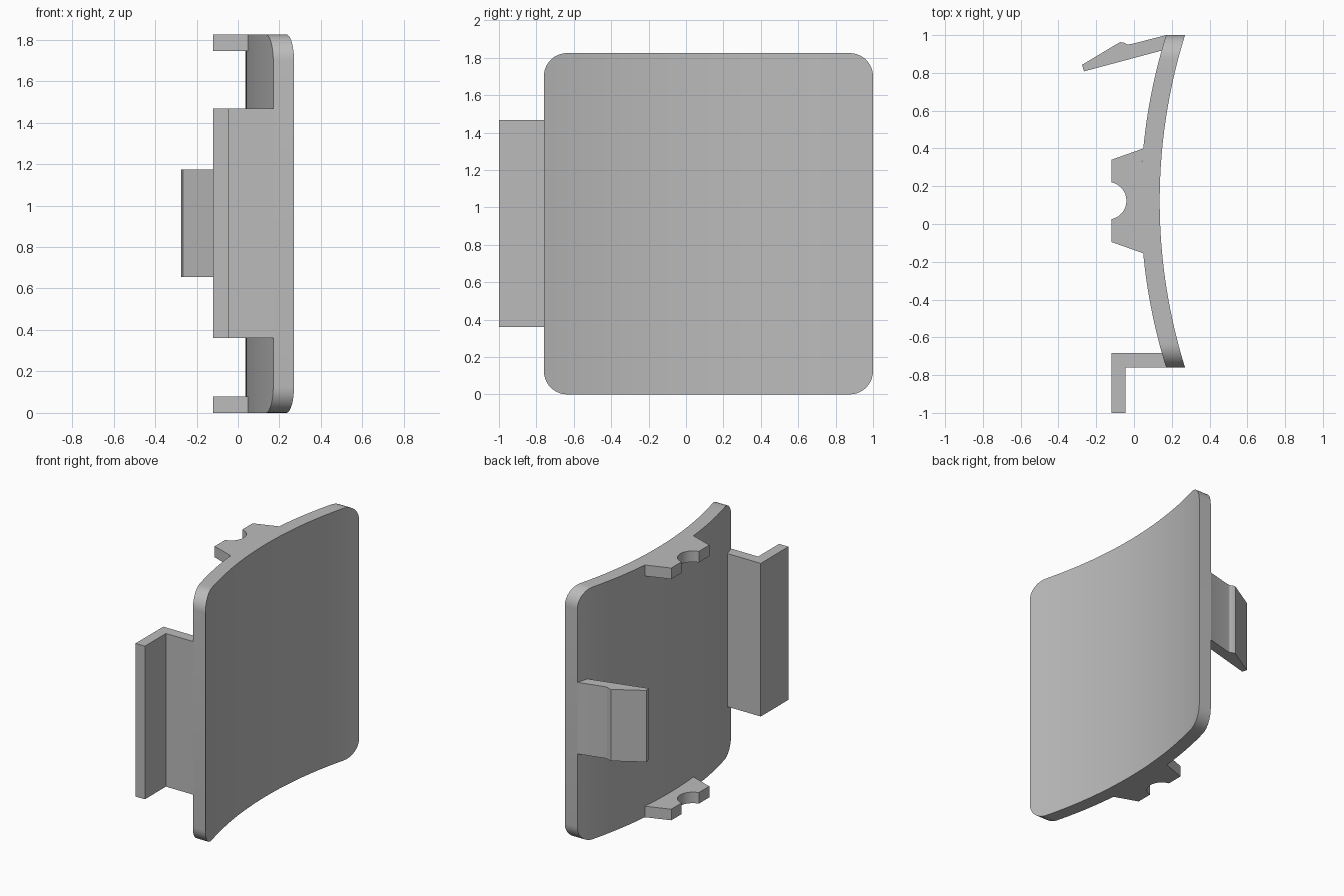
import bpy, bmesh, math

cube = bpy.data.objects.get("Cube")
if cube:
    bpy.data.objects.remove(cube, do_unlink=True)

grey = bpy.data.materials.new("light grey")
grey.use_nodes = True
grey.diffuse_color = (0.5, 0.5, 0.5, 1)
grey.node_tree.nodes["Principled BSDF"].inputs["Base Color"].default_value = (0.5, 0.5, 0.5, 1)

HEIGHT = 1.825
Y0, Y1 = -0.76, 1.0          # panel ends
MID = (Y0 + Y1) / 2
CURVE = 2.95                 # bend radius of the panel
THICK = 0.1
CORNER = 0.125


def inner(y):
    """x of the panel's inner surface at y"""
    return 0.036 + CURVE - math.sqrt(CURVE ** 2 - (y - MID) ** 2)


def finish(name, bm):
    bmesh.ops.recalc_face_normals(bm, faces=bm.faces)
    mesh = bpy.data.meshes.new(name)
    bm.to_mesh(mesh)
    bm.free()
    mesh.materials.append(grey)
    obj = bpy.data.objects.new(name, mesh)
    bpy.context.collection.objects.link(obj)
    bpy.ops.object.select_all(action='DESELECT')
    obj.select_set(True)
    bpy.context.view_layer.objects.active = obj
    bpy.ops.object.shade_smooth_by_angle(angle=math.radians(25))
    return obj


def prism(name, outline, z0, z1):
    """Extrude an xy outline upward"""
    bm = bmesh.new()
    face = bm.faces.new([bm.verts.new((x, y, z0)) for x, y in outline])
    top = bmesh.ops.extrude_face_region(bm, geom=[face])
    verts = [v for v in top["geom"] if isinstance(v, bmesh.types.BMVert)]
    bmesh.ops.translate(bm, vec=(0, 0, z1 - z0), verts=verts)
    return finish(name, bm)


def along_panel(ya, yb, steps=8):
    """Points that follow the panel's inner surface"""
    ys = [ya + (yb - ya) * i / steps for i in range(steps + 1)]
    return [(inner(y), y) for y in ys]


# Curved panel with rounded corners, built as cross-sections along y
columns = []
STEPS = 10
for i in range(STEPS + 1):
    a = math.pi / 2 * i / STEPS
    columns.append((Y0 + CORNER * (1 - math.cos(a)), CORNER * (1 - math.sin(a))))
far = [(Y0 + Y1 - y, inset) for y, inset in reversed(columns)]
start, end = columns[-1][0], far[0][0]
columns += [(start + (end - start) * i / 32, 0) for i in range(1, 32)] + far

bm = bmesh.new()
rings = []
for y, inset in columns:
    x = inner(y)
    lo, hi = inset, HEIGHT - inset
    corners = ((x, lo), (x + THICK, lo), (x + THICK, hi), (x, hi))
    rings.append([bm.verts.new((cx, y, cz)) for cx, cz in corners])
for a, b in zip(rings, rings[1:]):
    for k in range(4):
        n = (k + 1) % 4
        bm.faces.new((a[k], a[n], b[n], b[k]))
bm.faces.new(rings[0])
bm.faces.new(rings[-1])
finish("curved_panel", bm)

# Notched lugs at the top and bottom edges
half = math.acos(0.2)
notch = []
for i in range(17):
    a = half - 2 * half * i / 16
    notch.append((-0.14 + 0.1 * math.cos(a), MID + 0.003 + 0.1 * math.sin(a)))
lug = [(-0.12, 0.34)] + notch + [(-0.12, -0.095)] + along_panel(-0.155, 0.4)
prism("bottom_lug", lug, 0, 0.08)
prism("top_lug", lug, HEIGHT - 0.08, HEIGHT)

# L-shaped lip at the front edge
lip = [(-0.045, Y0), (-0.045, -1), (-0.12, -1), (-0.12, -0.683)]
prism("front_lip", lip + along_panel(-0.683, Y0, 3), 0.36, 1.468)

# Snap hook at the back edge
hook = [(-0.016, 0.952), (-0.035, 0.951), (-0.055, 0.96), (-0.074, 0.963),
        (-0.275, 0.843), (-0.265, 0.808)]
prism("snap_hook", hook + along_panel(0.918, Y1, 3), 0.655, 1.173)
